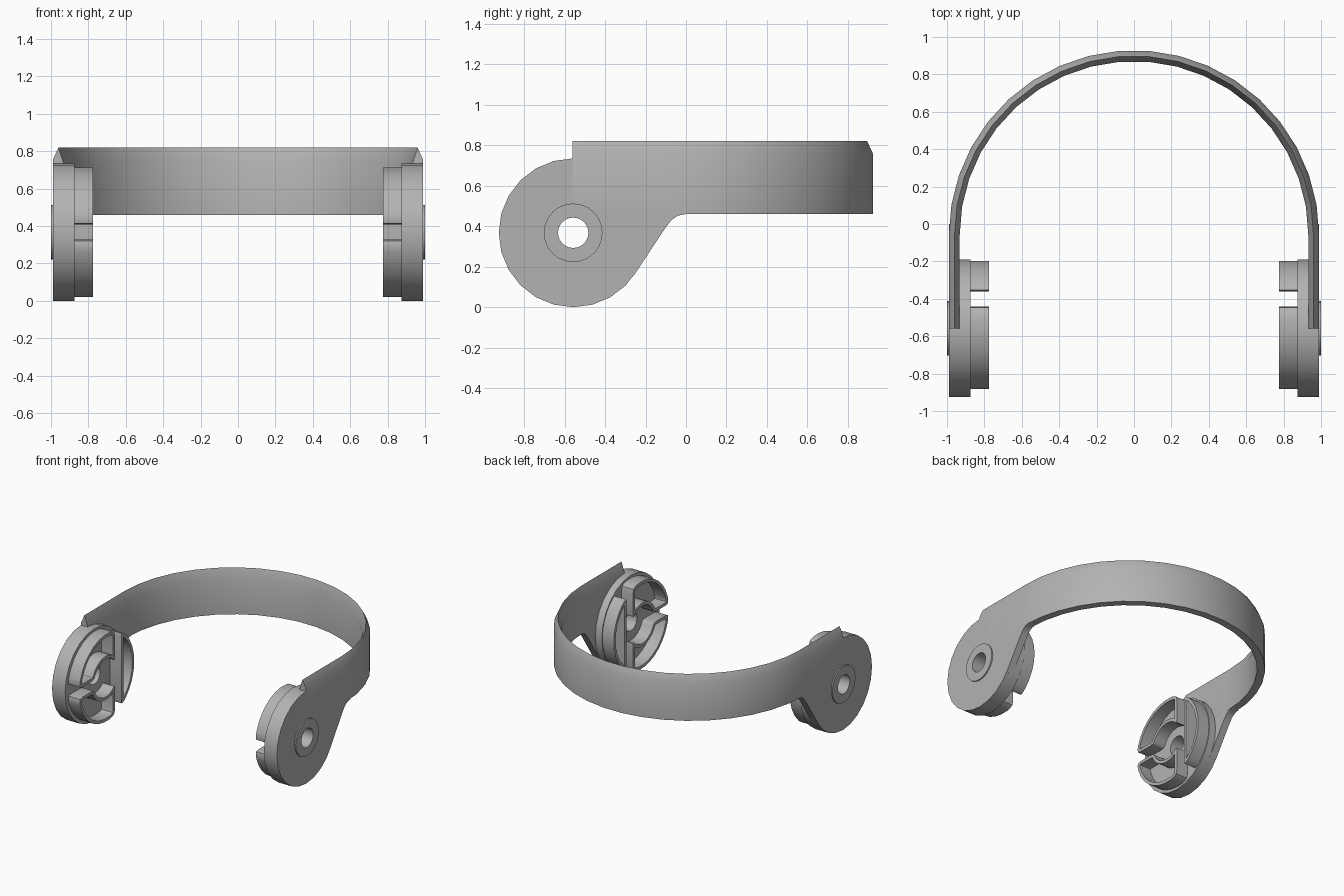
import bpy, bmesh
from math import cos, sin, pi, acos, asin, radians
from mathutils import Vector

if "Cube" in bpy.data.objects:
    bpy.data.objects.remove(bpy.data.objects["Cube"])

grey = bpy.data.materials.new("satin_grey")
grey.use_nodes = True
COLOUR = (0.45, 0.45, 0.45, 1)
grey.diffuse_color = COLOUR
grey.node_tree.nodes["Principled BSDF"].inputs["Base Color"].default_value = COLOUR

HUB = Vector((-0.5575, 0.3675))      # ear centre in (y, z)
EAR_R = 0.3675
X_OUT, X_BAND, X_EAR, X_PAD = 0.99, 0.932, 0.875, 0.775


def finish(name, bm, mirrored=True):
    bmesh.ops.recalc_face_normals(bm, faces=bm.faces)
    mesh = bpy.data.meshes.new(name)
    bm.to_mesh(mesh)
    bm.free()
    mesh.materials.append(grey)
    obj = bpy.data.objects.new(name, mesh)
    bpy.context.collection.objects.link(obj)
    bpy.ops.object.select_all(action='DESELECT')
    obj.select_set(True)
    bpy.context.view_layer.objects.active = obj
    bpy.ops.object.shade_smooth_by_angle(angle=radians(30))
    if mirrored:
        obj.modifiers.new("Mirror", 'MIRROR').use_mirror_merge = False
    return obj


def arc(radius, start, end, steps, centre=(0, 0)):
    c = Vector(centre)
    return [c + radius * Vector((cos(t), sin(t)))
            for t in (start + (end - start) * i / steps for i in range(steps + 1))]


def circle(radius, steps=24):
    return arc(radius, 0, 2 * pi, steps)[:-1]


def ring(name, outer, inner, x0, x1):
    """Hollow prism along x between two matching (y, z) loops around the hub."""
    bm = bmesh.new()
    loops = [[bm.verts.new((x, *(HUB + p))) for p in loop]
             for loop, x in ((outer, x0), (outer, x1), (inner, x1), (inner, x0))]
    n = len(outer)
    for k in range(4):
        a, b = loops[k], loops[(k + 1) % 4]
        for i in range(n):
            j = (i + 1) % n
            bm.faces.new((a[i], a[j], b[j], b[i]))
    return finish(name, bm)


def round_corners(points, size):
    out = []
    for i, p in enumerate(points):
        before, after = points[i - 1] - p, points[(i + 1) % len(points)] - p
        if before.angle(after) > radians(140):
            out.append(p)
            continue
        a = p + before.normalized() * min(size, before.length * 0.45)
        b = p + after.normalized() * min(size, after.length * 0.45)
        out += [a, (a + 2 * p + b) / 4, b]
    return out


def inset(points, width):
    """Move a counter-clockwise loop inward by an even wall width."""
    out = []
    for i, p in enumerate(points):
        d0 = (p - points[i - 1]).normalized()
        d1 = (points[(i + 1) % len(points)] - p).normalized()
        n0, n1 = Vector((-d0.y, d0.x)), Vector((-d1.y, d1.x))
        out.append(p + (n0 + n1) * width / (1 + n0.dot(n1)))
    return out


# Headband: a peaked strip swept round a half circle with straight ends
profile = [(0, 0.46), (0, 0.755), (0.03, 0.82), (0.058, 0.735), (0.058, 0.46)]
ARC_Y, SEGMENTS = -0.0616, 19
stations = [(Vector((X_OUT, -0.56)), Vector((1, 0)))]
for i in range(SEGMENTS + 1):
    n = Vector((cos(pi * i / SEGMENTS), sin(pi * i / SEGMENTS)))
    stations.append((n * X_OUT + Vector((0, ARC_Y)), n))
stations.append((Vector((-X_OUT, -0.56)), Vector((-1, 0))))
bm = bmesh.new()
rows = [[bm.verts.new((*(p - n * depth), z)) for depth, z in profile] for p, n in stations]
for a, b in zip(rows, rows[1:]):
    for k in range(len(profile)):
        m = (k + 1) % len(profile)
        bm.faces.new((a[k], a[m], b[m], b[k]))
bm.faces.new(rows[0])
bm.faces.new(rows[-1])
finish("headband", bm, mirrored=False)

# Sloping web joining each ear disc to the band
web = [(-0.42, 0.46), (-0.42, 0.25), (-0.257, 0.157), (-0.1, 0.395),
       (-0.07, 0.432), (-0.04, 0.452), (0, 0.46)]
bm = bmesh.new()
face = bm.faces.new([bm.verts.new((X_BAND, y, z)) for y, z in web])
made = bmesh.ops.extrude_face_region(bm, geom=[face])["geom"]
bmesh.ops.translate(bm, vec=(X_OUT - X_BAND, 0, 0),
                    verts=[v for v in made if isinstance(v, bmesh.types.BMVert)])
finish("band_web", bm)

# Ear discs with a through hole, and the raised washer outside
ring("ear_disc", circle(EAR_R), circle(0.075), X_EAR, X_OUT)
ring("ear_washer", circle(0.145), circle(0.075), X_OUT - 0.002, 1.0)

# Hollow pads on the inner side: two front quarters and one rear segment
PAD_R, PAD_C, WALL = 0.347, 0.0125, 0.024
GAP_FRONT, GAP_REAR, GAP_Z, CLEAR = 0.1175, 0.1975, 0.04, 0.15
rim = arc(PAD_R, acos((GAP_FRONT - PAD_C) / PAD_R), pi - asin(GAP_Z / PAD_R), 9, (PAD_C, 0))
scoop = arc(CLEAR, pi - asin(GAP_Z / CLEAR), acos(GAP_FRONT / CLEAR), 9)
upper = round_corners(rim + scoop, 0.04)
lower = [Vector((p.x, -p.y)) for p in reversed(upper)]
half = acos((GAP_REAR - PAD_C) / PAD_R)
rear = round_corners(arc(PAD_R, -half, half, 10, (PAD_C, 0)), 0.04)
for name, loop in (("upper_front_pad", upper), ("lower_front_pad", lower), ("rear_pad", rear)):
    ring(name, loop, inset(loop, WALL), X_PAD, X_EAR + 0.002)
